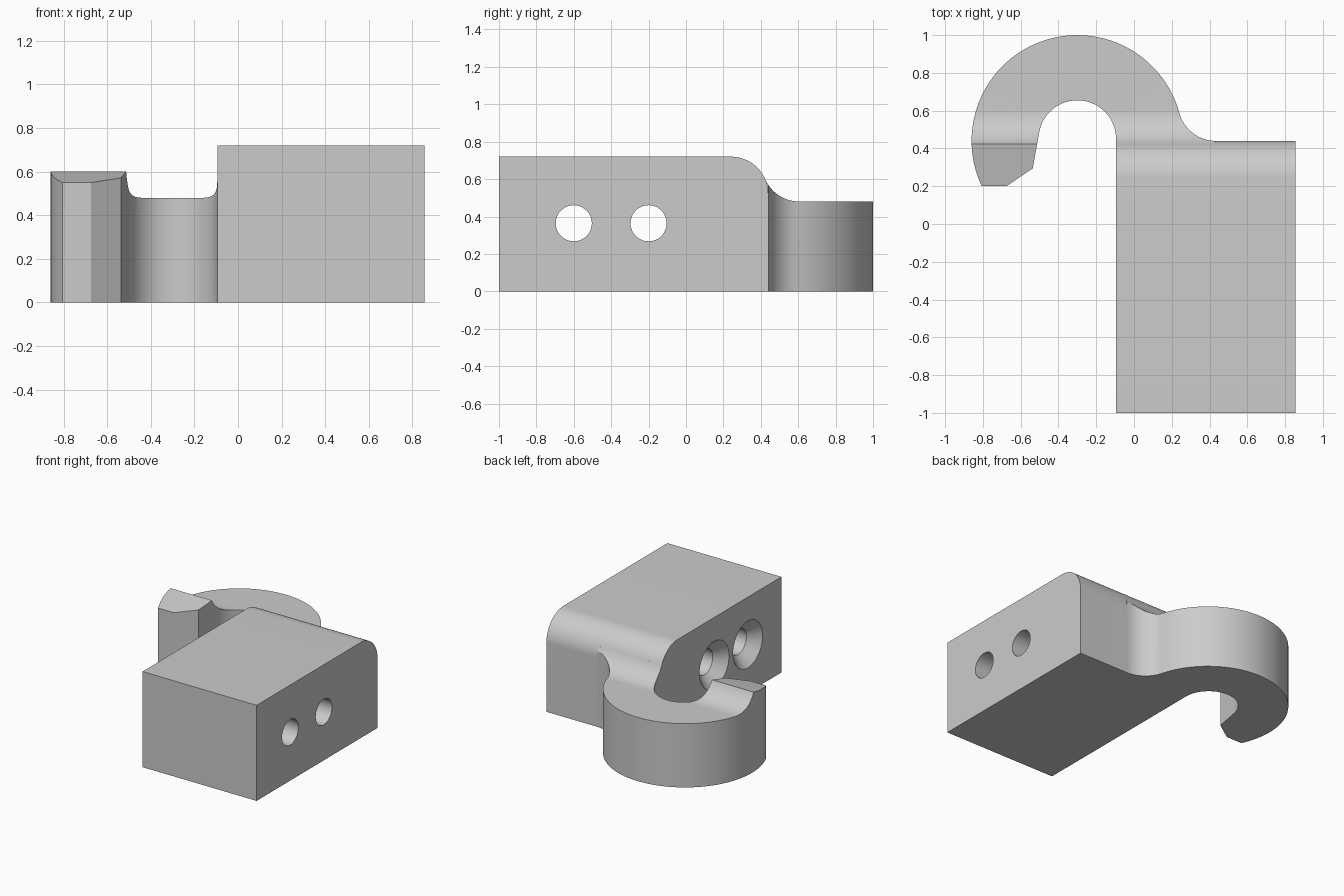
import bpy, bmesh, math
from mathutils import Matrix, Vector

if "Cube" in bpy.data.objects:
    bpy.data.objects.remove(bpy.data.objects["Cube"], do_unlink=True)

grey = bpy.data.materials.new("light grey")
grey.use_nodes = True
grey.diffuse_color = (0.6, 0.6, 0.6, 1)
grey.node_tree.nodes["Principled BSDF"].inputs["Base Color"].default_value = (0.6, 0.6, 0.6, 1)


def arc(cx, cy, r, start, end, n):
    """Points on a circle between two angles in degrees."""
    angles = [math.radians(start + (end - start) * i / n) for i in range(n + 1)]
    return [(cx + r * math.cos(a), cy + r * math.sin(a)) for a in angles]


def prism(name, points, axis, low, high):
    """Extrude an outline along x (points are y, z) or along z (points are x, y)."""
    def place(p, h):
        return (h, p[0], p[1]) if axis == "x" else (p[0], p[1], h)
    bm = bmesh.new()
    face = bm.faces.new([bm.verts.new(place(p, low)) for p in points])
    grown = bmesh.ops.extrude_face_region(bm, geom=[face])["geom"]
    shift = Vector(place((0, 0), high - low))
    bmesh.ops.translate(bm, vec=shift, verts=[v for v in grown if isinstance(v, bmesh.types.BMVert)])
    bmesh.ops.recalc_face_normals(bm, faces=bm.faces)
    return finish(name, bm)


def finish(name, bm):
    mesh = bpy.data.meshes.new(name)
    bm.to_mesh(mesh)
    bm.free()
    mesh.materials.append(grey)
    obj = bpy.data.objects.new(name, mesh)
    bpy.context.collection.objects.link(obj)
    return obj


def combine(target, tool, operation):
    """Apply a boolean and discard the tool object."""
    mod = target.modifiers.new(operation.lower(), "BOOLEAN")
    mod.operation, mod.object, mod.solver = operation, tool, "EXACT"
    bpy.context.view_layer.objects.active = target
    bpy.ops.object.modifier_apply(modifier=mod.name)
    bpy.data.objects.remove(tool, do_unlink=True)


left, right, back = -0.095, 0.855, 0.44
top, hook_top, radius = 0.72, 0.48, 0.2

# Mounting block with a rounded upper back edge
block_side = [(-1, 0), (back, 0)] + arc(back - radius, top - radius, radius, 0, 90, 20) + [(-1, top)]
block = prism("hook_bracket", block_side, "x", left, right)

# Hook outline: fillet from the block, outer circle, slanted tip, inner circle
hook_x, outer = -0.30, 0.56
fillet_x = hook_x + math.sqrt((outer + radius) ** 2 - radius ** 2)
join = math.degrees(math.asin(radius / (outer + radius)))
hook_plan = [(left, 0.3), (0.4, 0.3)]
hook_plan += arc(fillet_x, back + radius, radius, 270, 180 + join, 16)
hook_plan += arc(hook_x, back, outer, join, 213, 56)[1:]
hook_plan += [(-0.536, 0.295)] + arc(hook_x, 0.45, 0.205, 170, 0, 36)
hook = prism("hook", hook_plan, "z", 0, 0.9)

# Hook height, sweeping up to meet the rounded block edge tangentially
rise = radius - (top - hook_top) / 2
run = math.sqrt(radius ** 2 - rise ** 2)
sweep_y = back - radius + 2 * run
tangent = 180 + math.degrees(math.atan2(rise, run))
hook_side = [(0.2, 0), (1.2, 0), (1.2, hook_top)]
hook_side += arc(sweep_y, hook_top + radius, radius, 270, tangent, 16) + [(0.2, 0.55)]
combine(hook, prism("hook_height", hook_side, "x", -1, 1), "INTERSECT")
combine(block, hook, "UNION")

# Two screw holes, countersunk on the hook side
hole, sink, depth = 0.0965, 0.175, 0.08
for y in (-0.6, -0.2):
    bm = bmesh.new()
    stations = [(left - 0.1, sink + 0.1), (left + depth, hole), (right + 0.1, hole)]
    rings = []
    for x, r in stations:
        rings.append([bm.verts.new((x, y + a, 0.364 + b)) for a, b in arc(0, 0, r, 0, 360, 48)[:-1]])
    for a, b in zip(rings, rings[1:]):
        for i in range(len(a)):
            bm.faces.new((a[i - 1], a[i], b[i], b[i - 1]))
    bm.faces.new(rings[0])
    bm.faces.new(rings[-1])
    bmesh.ops.recalc_face_normals(bm, faces=bm.faces)
    combine(block, finish("screw_cutter", bm), "DIFFERENCE")

# Smooth curves with crisp edges
bpy.ops.object.select_all(action="DESELECT")
block.select_set(True)
bpy.context.view_layer.objects.active = block
bpy.ops.object.shade_smooth_by_angle(angle=math.radians(25))
